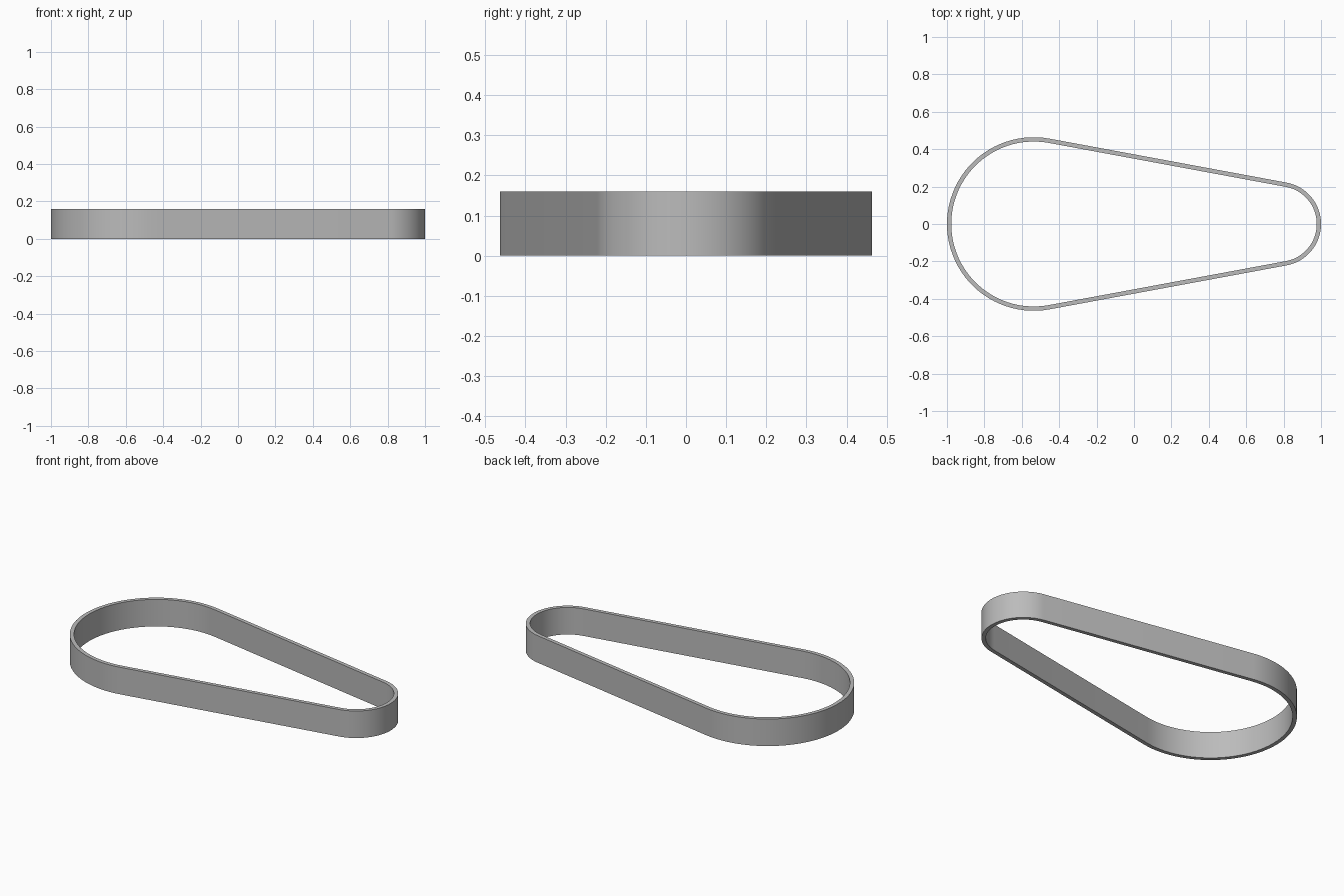
import bpy, bmesh, math

cube = bpy.data.objects.get("Cube")
if cube:
    bpy.data.objects.remove(cube, do_unlink=True)

HEIGHT = 0.16
THICKNESS = 0.023
BIG_R, SMALL_R = 0.464, 0.225
BIG_X, SMALL_X = BIG_R - 1, 1 - SMALL_R
STEPS = 48

# Lean of the straight runs, tangent to both round ends
LEAN = math.asin((BIG_R - SMALL_R) / (SMALL_X - BIG_X))


def arc(cx, radius, start, end):
    """Points along a round end, ends included."""
    for i in range(STEPS + 1):
        a = start + (end - start) * i / STEPS
        yield cx + radius * math.cos(a), radius * math.sin(a)


def outline(inset):
    """Closed belt outline, pulled inwards by inset."""
    t = math.pi / 2 - LEAN
    return [*arc(SMALL_X, SMALL_R - inset, -t, t),
            *arc(BIG_X, BIG_R - inset, t, 2 * math.pi - t)]


def make_material(name, colour):
    mat = bpy.data.materials.new(name)
    mat.use_nodes = True
    mat.diffuse_color = colour
    mat.node_tree.nodes["Principled BSDF"].inputs["Base Color"].default_value = colour
    return mat


# Belt: outer and inner walls joined by flat rims
bm = bmesh.new()
loops = [[bm.verts.new((x, y, z)) for x, y in outline(inset)]
         for inset, z in ((0, 0), (0, HEIGHT), (THICKNESS, HEIGHT), (THICKNESS, 0))]
count = len(loops[0])
for k, lower in enumerate(loops):
    upper = loops[(k + 1) % len(loops)]
    for i in range(count):
        j = (i + 1) % count
        bm.faces.new((lower[i], lower[j], upper[j], upper[i]))
bmesh.ops.recalc_face_normals(bm, faces=bm.faces)

mesh = bpy.data.meshes.new("belt")
bm.to_mesh(mesh)
bm.free()
mesh.materials.append(make_material("grey", (0.5, 0.5, 0.5, 1)))
belt = bpy.data.objects.new("belt", mesh)
bpy.context.collection.objects.link(belt)

# Smooth curves, sharp rims
bpy.ops.object.select_all(action="DESELECT")
belt.select_set(True)
bpy.context.view_layer.objects.active = belt
bpy.ops.object.shade_smooth_by_angle(angle=math.radians(30))
